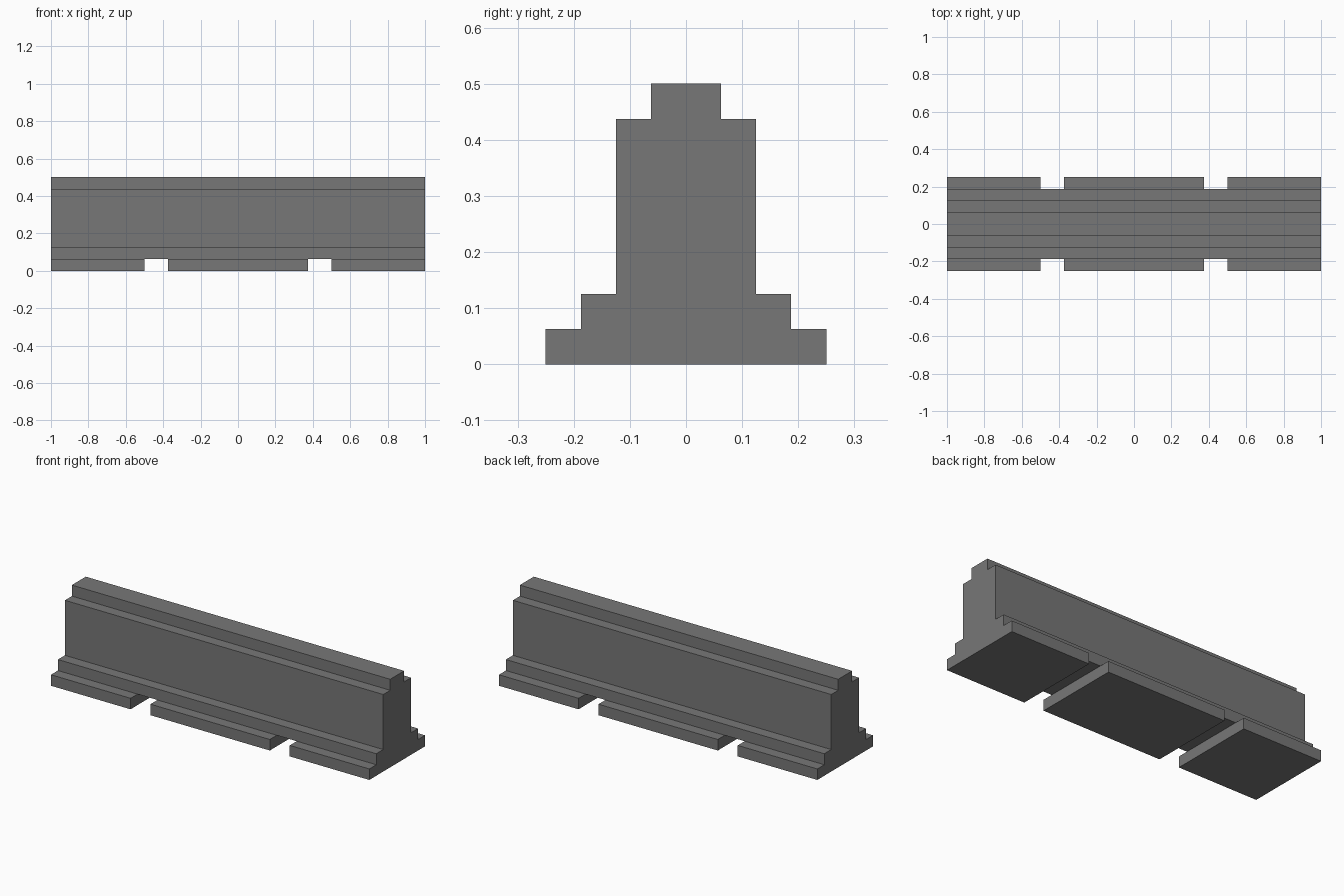
import bpy
import bmesh

cube = bpy.data.objects.get("Cube")
if cube:
    bpy.data.objects.remove(cube, do_unlink=True)

S = 0.0625  # step size of the stepped section

# Single flat concrete grey
concrete = bpy.data.materials.new("concrete grey")
concrete.use_nodes = True
grey = (0.185, 0.185, 0.185, 1.0)
concrete.diffuse_color = grey
bsdf = next(n for n in concrete.node_tree.nodes if n.type == 'BSDF_PRINCIPLED')
bsdf.inputs["Base Color"].default_value = grey
bsdf.inputs["Roughness"].default_value = 0.9


def extrude_profile(name, half_profile, x0, x1):
    """Mirror a half (y, z) profile across y = 0 and extrude it along x."""
    outline = half_profile + [(-y, z) for y, z in reversed(half_profile)]
    bm = bmesh.new()
    face = bm.faces.new([bm.verts.new((x0, y, z)) for y, z in outline])
    geom = bmesh.ops.extrude_face_region(bm, geom=[face])["geom"]
    verts = [v for v in geom if isinstance(v, bmesh.types.BMVert)]
    bmesh.ops.translate(bm, verts=verts, vec=(x1 - x0, 0, 0))
    bmesh.ops.recalc_face_normals(bm, faces=bm.faces)
    mesh = bpy.data.meshes.new(name)
    bm.to_mesh(mesh)
    bm.free()
    mesh.materials.append(concrete)
    obj = bpy.data.objects.new(name, mesh)
    bpy.context.collection.objects.link(obj)
    return obj


# Wall: lower ledge, tall middle and narrow cap in one stepped section
wall = [(3 * S, S), (3 * S, 2 * S), (2 * S, 2 * S),
        (2 * S, 7 * S), (S, 7 * S), (S, 8 * S)]
extrude_profile("barrier_wall", wall, -1.0, 1.0)

# Three feet, separated by drainage channels running front to back
foot = [(4 * S, 0.0), (4 * S, S)]
for name, x0, x1 in (("right_foot", -1.0, -0.5),
                     ("middle_foot", -0.375, 0.375),
                     ("left_foot", 0.5, 1.0)):
    extrude_profile(name, foot, x0, x1)
